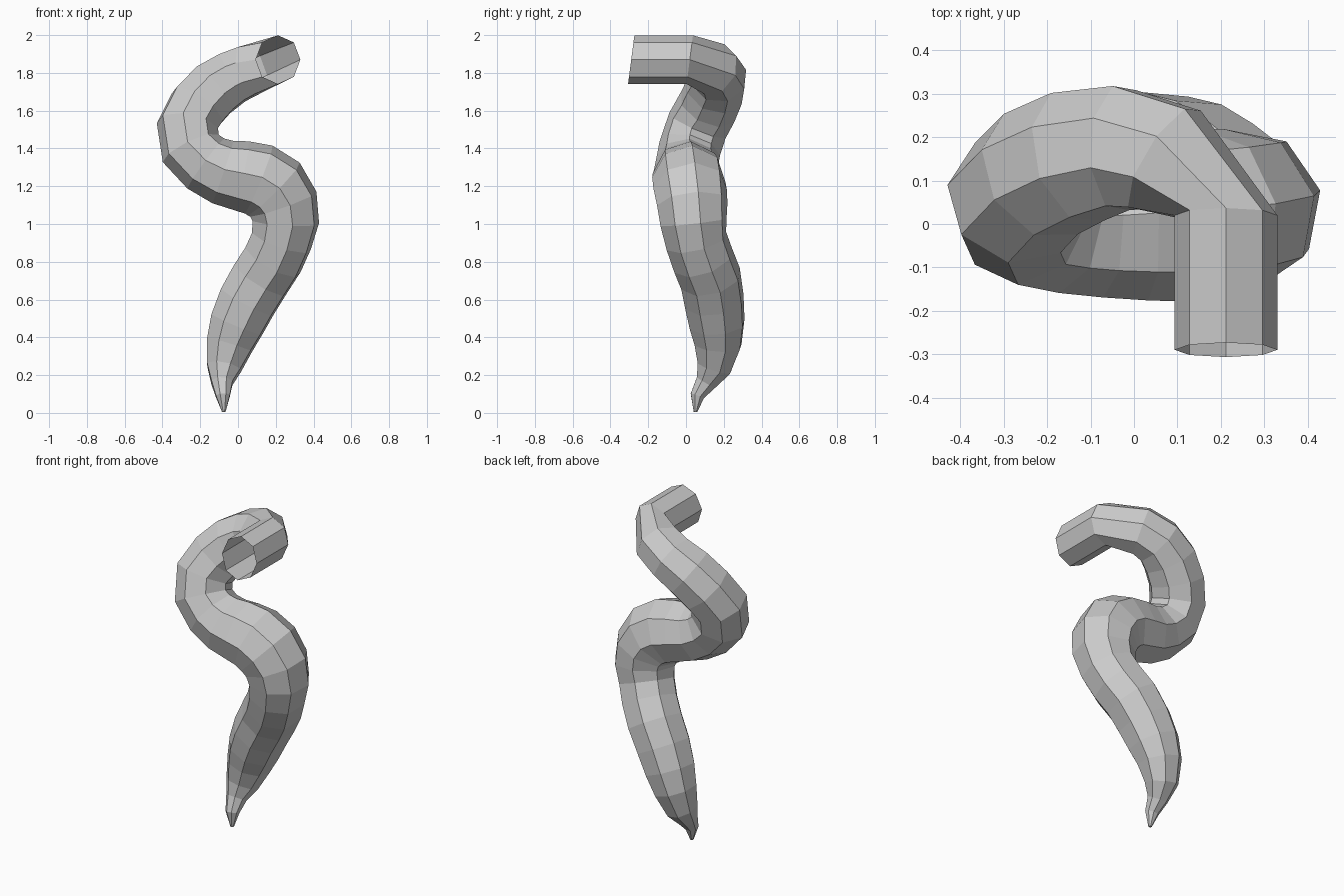
import bpy, bmesh, math
from mathutils import Vector

cube = bpy.data.objects.get("Cube")
if cube:
    bpy.data.objects.remove(cube)

SIDES = 8
NECK_WIDTH = .91  # the straight neck is slightly narrower than tall

# Centre line from open mouth to tip: x, y, z, radius
PATH = [
    (.212, -.29, 1.87, .13), (.212, .02, 1.87, .13), (.07, .15, 1.82, .143),
    (-.03, .175, 1.775, .15), (-.13, .155, 1.71, .16), (-.215, .115, 1.62, .163),
    (-.268, .06, 1.52, .165), (-.25, .02, 1.40, .165), (-.17, .005, 1.32, .165),
    (-.08, .005, 1.275, .175), (.02, .01, 1.255, .187), (.11, .015, 1.235, .195),
    (.19, .022, 1.185, .197), (.24, .033, 1.105, .19), (.253, .04, 1.01, .18),
    (.23, .055, .91, .167), (.185, .09, .81, .167), (.12, .13, .71, .167),
    (.05, .15, .59, .163), (-.005, .165, .47, .152), (-.045, .17, .36, .13),
    (-.075, .15, .24, .097), (-.085, .105, .16, .06), (-.08, .06, .09, .04),
    (-.075, .05, .005, .01),
]

points = [Vector(p[:3]) for p in PATH]


def direction(i):
    # The straight neck keeps square, slightly leaning end rings
    if i < 2:
        return Vector((0, 1, -.13)).normalized()
    return (points[min(i + 1, len(points) - 1)] - points[i - 1]).normalized()


# Sweep an octagonal ring along the centre line without twisting
bm = bmesh.new()
rings = []
tangent = direction(0)
up = Vector((0, 0, 1))
for i, centre in enumerate(points):
    new_tangent = direction(i)
    up = tangent.rotation_difference(new_tangent) @ up
    tangent = new_tangent
    up = (up - tangent * up.dot(tangent)).normalized()
    side = tangent.cross(up) * (NECK_WIDTH if i < 2 else 1)
    ring = []
    for k in range(SIDES):
        a = math.tau * k / SIDES
        offset = up * math.cos(a) + side * math.sin(a)
        ring.append(bm.verts.new(centre + offset * PATH[i][3]))
    rings.append(ring)

for r0, r1 in zip(rings, rings[1:]):
    for k in range(SIDES):
        n = (k + 1) % SIDES
        bm.faces.new((r0[k], r0[n], r1[n], r1[k]))
bm.faces.new(rings[-1])  # closed tip, open mouth
bmesh.ops.recalc_face_normals(bm, faces=bm.faces)

mesh = bpy.data.meshes.new("curled_tail")
bm.to_mesh(mesh)
bm.free()
tail = bpy.data.objects.new("curled_tail", mesh)
bpy.context.collection.objects.link(tail)

# Plain grey
grey = bpy.data.materials.new("light_grey")
grey.use_nodes = True
colour = (.6, .6, .6, 1)
grey.diffuse_color = colour
grey.node_tree.nodes["Principled BSDF"].inputs["Base Color"].default_value = colour
mesh.materials.append(grey)
